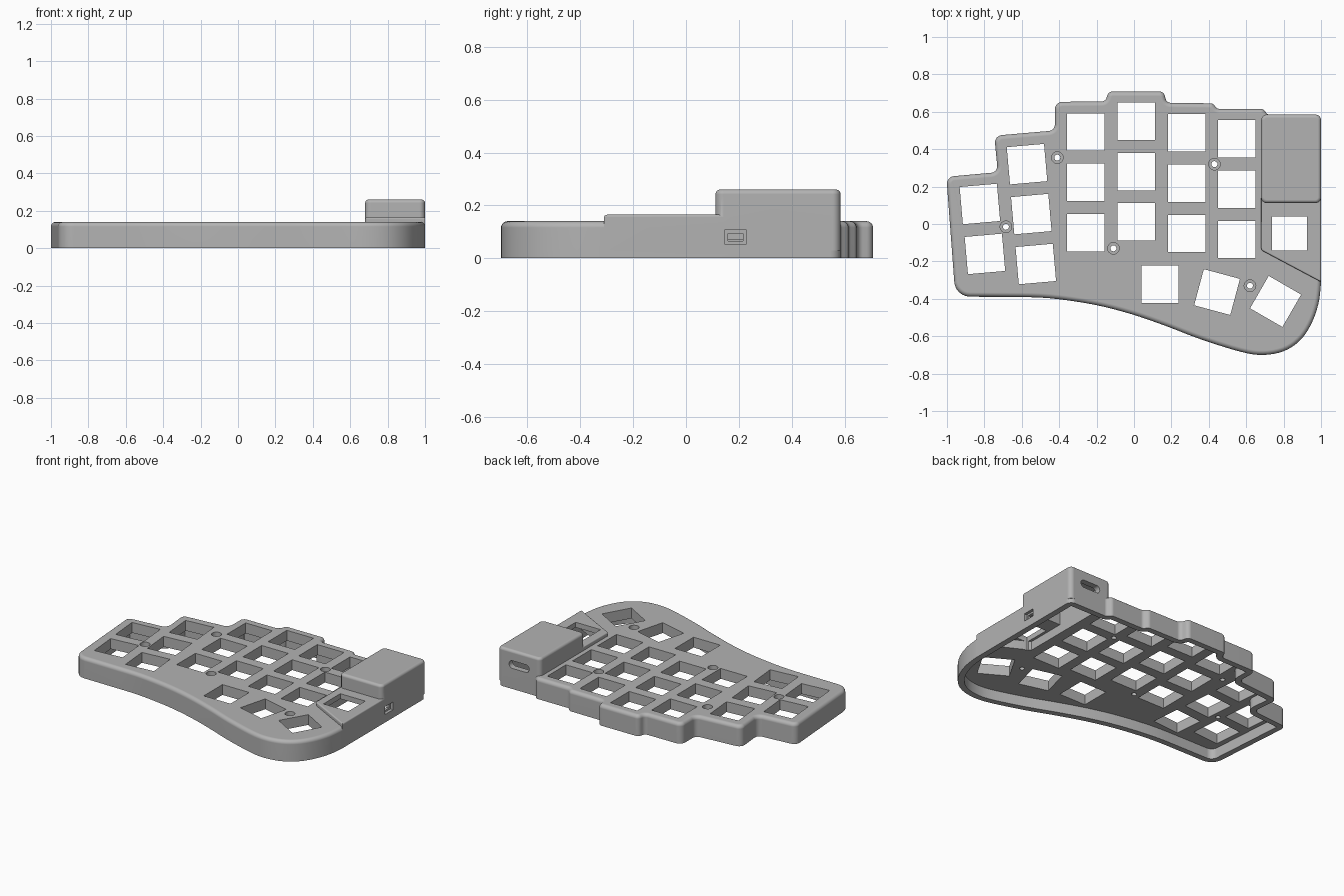
import bpy, bmesh, math
from mathutils import Vector, Matrix

if "Cube" in bpy.data.objects:
    bpy.data.objects.remove(bpy.data.objects["Cube"])

grey = bpy.data.materials.new("case grey")
grey.diffuse_color = (0.45, 0.45, 0.45, 1)
grey.use_nodes = True
grey.node_tree.nodes["Principled BSDF"].inputs["Base Color"].default_value = grey.diffuse_color


def outline(ctrl, d=0.0, n=6):
    """Offset a control polygon (x, y, corner radius) inward by d and round its corners."""
    pts = [Vector(c[:2]) for c in ctrl]
    rad = [c[2] for c in ctrl]
    area = sum(pts[i - 1].cross(pts[i]) for i in range(len(pts)))
    if area < 0:
        pts.reverse()
        rad.reverse()
    out = []
    for i, p in enumerate(pts):
        a = (p - pts[i - 1]).normalized()
        b = (pts[(i + 1) % len(pts)] - p).normalized()
        na, nb = Vector((-a.y, a.x)), Vector((-b.y, b.x))
        q = p + (na + nb) * (d / (1 + na.dot(nb)))
        if rad[i] == 0:
            out.append(q)
            continue
        turn = math.atan2(a.cross(b), a.dot(b))
        s = 1 if turn > 0 else -1
        r = max(rad[i] - s * d, 0.002)
        start = q - a * (r * math.tan(abs(turn) / 2))
        centre = start + na * (s * r)
        for k in range(n + 1):
            out.append(centre + Matrix.Rotation(turn * k / n, 2) @ (start - centre))
    return out


def add_prism(bm, ctrl, z0, z1, fillet=0.0, inset=0.0, mat=Matrix()):
    """Closed prism with an optional rounded top edge."""
    levels = [(inset, z0)]
    if fillet:
        for k in range(7):
            t = math.radians(15 * k)
            levels.append((inset + fillet * (1 - math.cos(t)), z1 - fillet + fillet * math.sin(t)))
    else:
        levels.append((inset, z1))
    rings = [[bm.verts.new(mat @ Vector((p.x, p.y, z))) for p in outline(ctrl, d)] for d, z in levels]
    bm.faces.new(rings[0][::-1])
    bm.faces.new(rings[-1])
    m = len(rings[0])
    for lo, hi in zip(rings, rings[1:]):
        for i in range(m):
            j = (i + 1) % m
            bm.faces.new((lo[i], lo[j], hi[j], hi[i]))


def solid(name, *prisms):
    bm = bmesh.new()
    for p in prisms:
        add_prism(bm, **p)
    bmesh.ops.recalc_face_normals(bm, faces=bm.faces)
    me = bpy.data.meshes.new(name)
    bm.to_mesh(me)
    bm.free()
    me.materials.append(grey)
    ob = bpy.data.objects.new(name, me)
    bpy.context.collection.objects.link(ob)
    return ob


def combine(target, other, op):
    mod = target.modifiers.new("cut", 'BOOLEAN')
    mod.operation, mod.solver, mod.object = op, 'EXACT', other
    bpy.context.view_layer.objects.active = target
    bpy.ops.object.modifier_apply(modifier=mod.name)
    bpy.data.objects.remove(other)


def rect(x0, x1, y0, y1, r=0.0):
    return [(x0, y0, r), (x1, y0, r), (x1, y1, r), (x0, y1, r)]


def circle(x, y, r, n=24):
    return [(x + r * math.cos(math.tau * i / n), y + r * math.sin(math.tau * i / n), 0) for i in range(n)]


def spline(pts, n=4):
    """Catmull-Rom through the inner points; the end ones only steer."""
    v = [Vector(p) for p in pts]
    out = []
    for p0, p1, p2, p3 in zip(v, v[1:], v[2:], v[3:]):
        for k in range(n):
            t = k / n
            q = 0.5 * (2 * p1 + (p2 - p0) * t + (2 * p0 - 5 * p1 + 4 * p2 - p3) * t * t
                       + (3 * p1 - p0 - 3 * p2 + p3) * t ** 3)
            out.append((q.x, q.y, 0))
    return out


# Case outline: stepped back edge, straight right side, flowing palm edge
palm = spline([(1.0, -0.2), (1.0, -0.31), (0.985, -0.43), (0.945, -0.54), (0.885, -0.625), (0.80, -0.68),
               (0.69, -0.70), (0.57, -0.683), (0.353, -0.615), (0.17, -0.545), (-0.02, -0.48),
               (-0.22, -0.43), (-0.45, -0.397), (-0.65, -0.39), (-0.85, -0.389)])
case = [(-1.003, 0.252, 0.04), (-0.728, 0.277, 0.035), (-0.747, 0.472, 0.04), (-0.423, 0.50, 0.035),
        (-0.423, 0.653, 0.04), (-0.152, 0.655, 0.028), (-0.138, 0.708, 0.03), (0.16, 0.708, 0.03),
        (0.174, 0.648, 0.028), (0.42, 0.645, 0.026), (0.447, 0.615, 0.026), (0.69, 0.615, 0.026),
        (0.715, 0.585, 0.02), (1.0, 0.585, 0.04)] + palm + [(-0.955, -0.388, 0.085)]

body = solid("keyboard_case", dict(ctrl=case, z0=0, z1=0.14, fillet=0.024))

# Raised step and controller housing on the right
step = [(0.68, 0.2, 0), (1.0, 0.2, 0), (1.0, -0.31, 0), (0.68, -0.14, 0.02)]
combine(body, solid("step", dict(ctrl=step, z0=0.03, z1=0.165, fillet=0.009)), 'UNION')
combine(body, solid("housing", dict(ctrl=rect(0.68, 1.0, 0.112, 0.585, 0.03), z0=0.03, z1=0.26, fillet=0.018)), 'UNION')

# Hollow underside, with deeper pockets below the step and housing
combine(body, solid("cavity", dict(ctrl=case, z0=-0.1, z1=0.07, inset=0.04)), 'DIFFERENCE')
pocket = [(0.72, 0.25, 0), (0.96, 0.25, 0), (0.96, -0.245, 0), (0.72, -0.12, 0)]
combine(body, solid("step_pocket", dict(ctrl=pocket, z0=0.05, z1=0.13)), 'DIFFERENCE')
combine(body, solid("housing_pocket", dict(ctrl=rect(0.72, 0.96, 0.152, 0.545), z0=0.04, z1=0.225)), 'DIFFERENCE')

# Switch openings: x, y, turn in degrees
keys = [(-0.824, 0.107, 5), (-0.797, -0.16, 5), (-0.572, 0.32, 5), (-0.549, 0.053, 5), (-0.525, -0.214, 5),
        (0.139, -0.322, 0), (0.444, -0.364, -15), (0.757, -0.414, -30)]
for x, top in ((-0.257, 0.492), (0.011, 0.549), (0.283, 0.487), (0.55, 0.455)):
    keys += [(x, top - 0.269 * k, 0) for k in range(3)]
holes = [dict(ctrl=rect(-0.1, 0.1, -0.1, 0.1), z0=-0.1, z1=0.4,
              mat=Matrix.Translation((x, y, 0)) @ Matrix.Rotation(math.radians(a), 4, 'Z'))
         for x, y, a in keys]
holes.append(dict(ctrl=rect(0.738, 0.925, -0.141, 0.04), z0=-0.1, z1=0.4))

# Screw holes with counterbores
screws = [(-0.41, 0.355), (0.43, 0.32), (-0.685, -0.015), (-0.11, -0.13), (0.62, -0.33)]
holes += [dict(ctrl=circle(x, y, 0.016), z0=-0.1, z1=0.4) for x, y in screws]
combine(body, solid("openings", *holes), 'DIFFERENCE')
combine(body, solid("counterbores", *[dict(ctrl=circle(x, y, 0.031), z0=0.11, z1=0.3) for x, y in screws]),
        'DIFFERENCE')

# Cable slot in the back of the housing, switch slot in its right side
back = Matrix.Translation((0.84, 0.5, 0.165)) @ Matrix.Rotation(math.radians(-90), 4, 'X')
combine(body, solid("cable_slot", dict(ctrl=rect(-0.075, 0.075, -0.026, 0.026, 0.025), z0=0, z1=0.2, mat=back)),
        'DIFFERENCE')
side = Matrix.Translation((0.9, 0.187, 0.08)) @ Matrix.Rotation(math.radians(90), 4, 'Y')
combine(body, solid("switch_recess", dict(ctrl=rect(-0.026, 0.026, -0.042, 0.042), z0=0.08, z1=0.2, mat=side)),
        'DIFFERENCE')
combine(body, solid("switch_slot", dict(ctrl=rect(-0.014, 0.014, -0.028, 0.028), z0=0, z1=0.2, mat=side)),
        'DIFFERENCE')

# Smooth fillets, crisp corners
bpy.ops.object.select_all(action='DESELECT')
body.select_set(True)
bpy.context.view_layer.objects.active = body
bpy.ops.object.shade_smooth_by_angle(angle=math.radians(32))
wn = body.modifiers.new("weighted normals", 'WEIGHTED_NORMAL')
wn.keep_sharp = True
